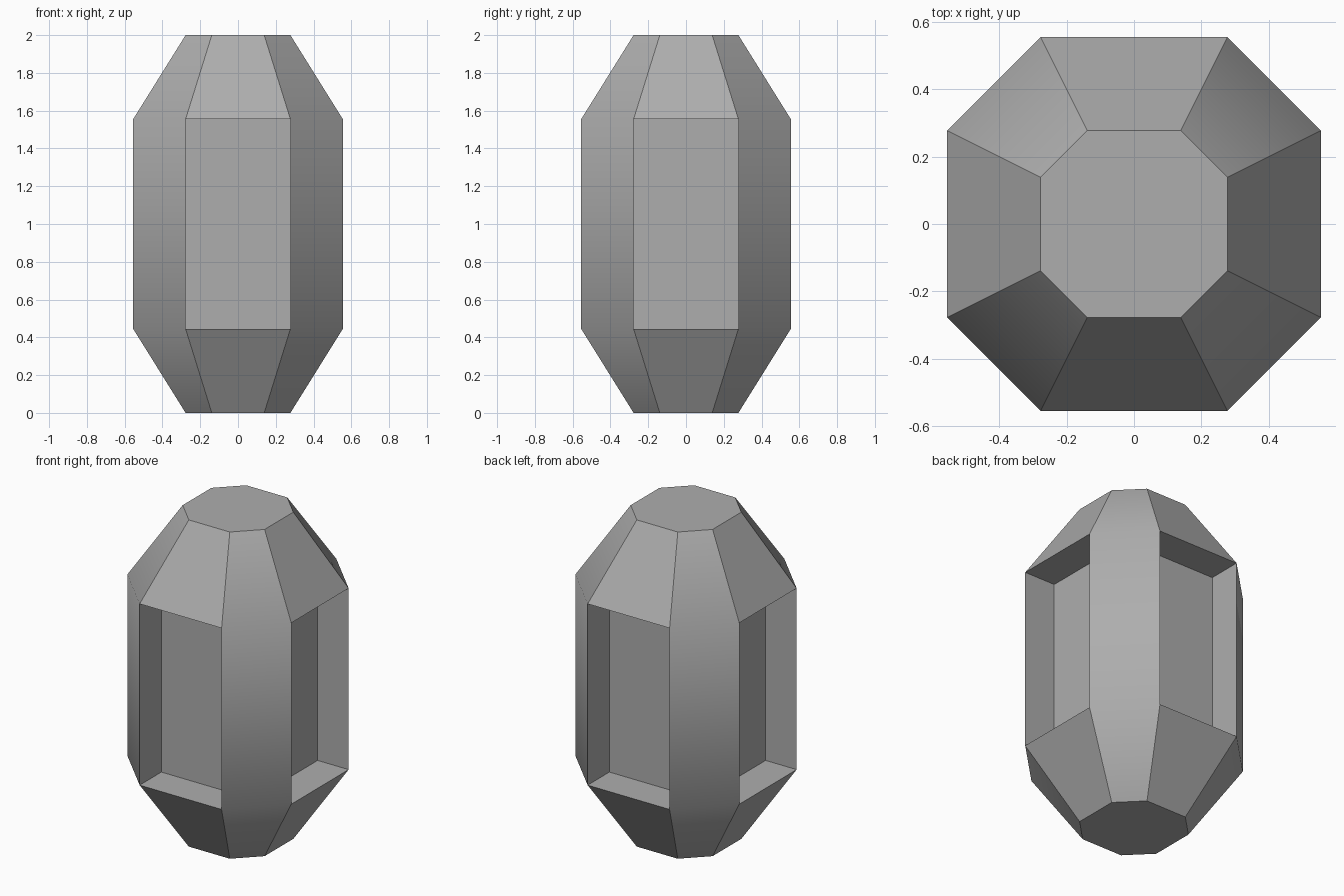
import bpy
import bmesh

cube = bpy.data.objects.get("Cube")
if cube:
    bpy.data.objects.remove(cube, do_unlink=True)

HALF = 0.555      # half width of the body
DEPTH = 0.21      # depth of the side recesses

# One flat colour for the whole body
grey = bpy.data.materials.new("plain_grey")
grey.use_nodes = True
colour = (0.42, 0.42, 0.42, 1)
grey.diffuse_color = colour
grey.node_tree.nodes["Principled BSDF"].inputs["Base Color"].default_value = colour

bm = bmesh.new()


def ring(z, half):
    """Eight-sided outline with chamfered corners, counter-clockwise."""
    q = half / 2
    outline = []
    for sx, sy in ((1, 1), (-1, 1), (-1, -1), (1, -1)):
        pair = [(sx * half, sy * q), (sx * q, sy * half)]
        outline += pair if sx * sy > 0 else pair[::-1]
    return [bm.verts.new((x, y, z)) for x, y in outline]


# Octagonal shell, tapered to half width at both ends
rings = [ring(z, h) for z, h in
         ((0, HALF / 2), (0.445, HALF), (1.555, HALF), (2, HALF / 2))]
bm.faces.new(rings[0][::-1])
bm.faces.new(rings[-1])
for low, high in zip(rings, rings[1:]):
    for i in range(8):
        j = (i + 1) % 8
        bm.faces.new((low[i], low[j], high[j], high[i]))
bm.normal_update()

# Full-size recesses in the four axis-facing sides
panels = [f for f in bm.faces if max(abs(f.normal.x), abs(f.normal.y)) > 0.99]
bmesh.ops.inset_individual(bm, faces=panels, thickness=0, depth=-DEPTH)
bm.normal_update()

# Corner strips are smooth, everything else is flat
for f in bm.faces:
    f.smooth = min(abs(f.normal.x), abs(f.normal.y)) > 0.1

mesh = bpy.data.meshes.new("recessed_capsule")
bm.to_mesh(mesh)
bm.free()
mesh.materials.append(grey)
body = bpy.data.objects.new("recessed_capsule", mesh)
bpy.context.scene.collection.objects.link(body)
